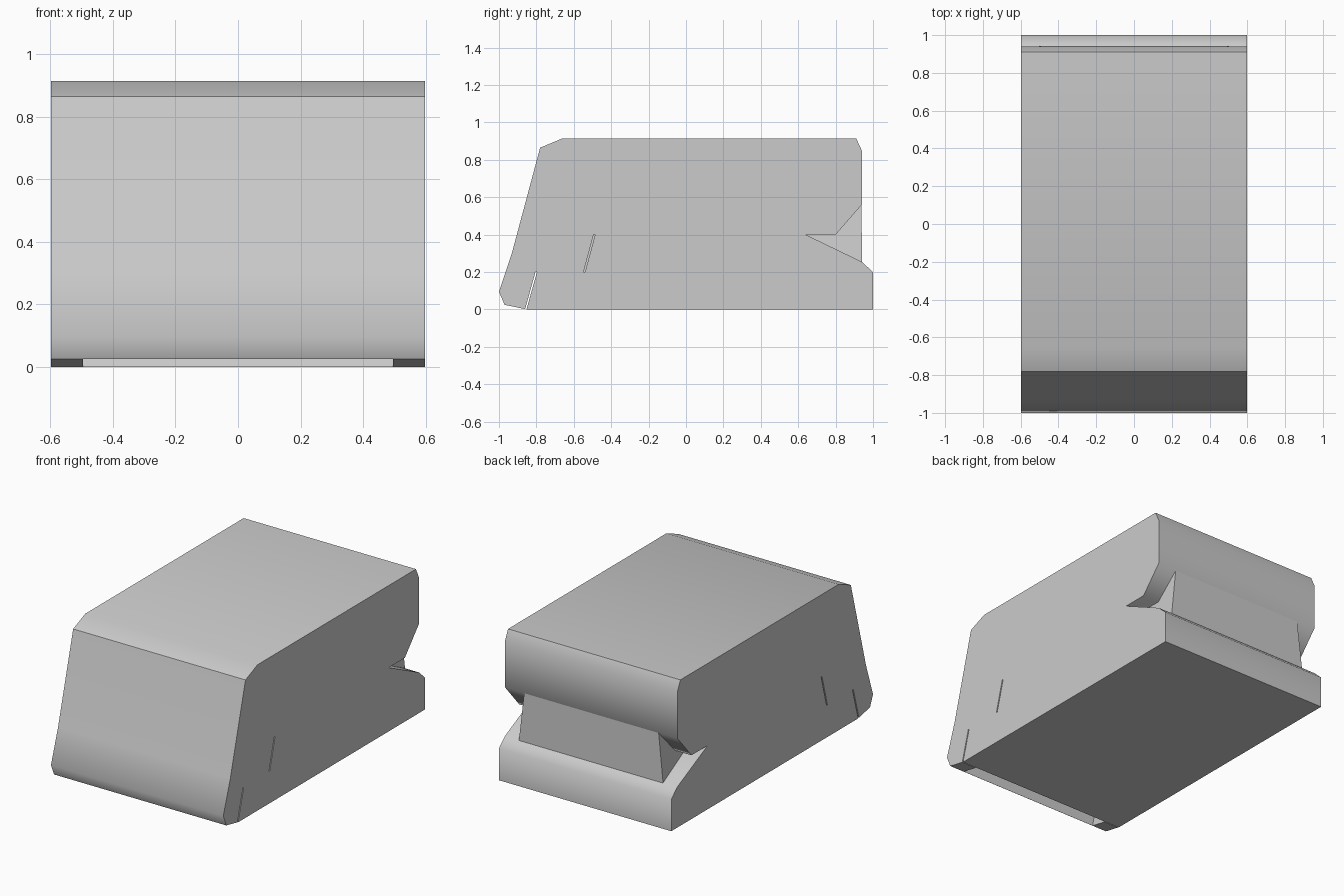
import bpy, bmesh, math

if "Cube" in bpy.data.objects:
    bpy.data.objects.remove(bpy.data.objects["Cube"])


def prism(name, profile, half):
    """Extrude a (y, z) side profile across x; half(z) gives the half width."""
    bm = bmesh.new()
    left = [bm.verts.new((-half(z), y, z)) for y, z in profile]
    right = [bm.verts.new((half(z), y, z)) for y, z in profile]
    bm.faces.new(left)
    bm.faces.new(right[::-1])
    n = len(profile)
    for i in range(n):
        j = (i + 1) % n
        bm.faces.new((left[j], left[i], right[i], right[j]))
    bmesh.ops.recalc_face_normals(bm, faces=bm.faces)
    mesh = bpy.data.meshes.new(name)
    bm.to_mesh(mesh)
    bm.free()
    ob = bpy.data.objects.new(name, mesh)
    bpy.context.collection.objects.link(ob)
    return ob


def select(ob):
    bpy.ops.object.select_all(action='DESELECT')
    ob.select_set(True)
    bpy.context.view_layer.objects.active = ob


def full(z):
    return 0.598


# Upper housing: sloped front, stepped underside, chamfered back
housing = prism("upper_housing", [
    (-1.0, 0.095), (-0.97, 0.025), (-0.86, 0.002), (-0.805, 0.2),
    (-0.548, 0.2), (-0.494, 0.4), (0.80, 0.4), (0.94, 0.56),
    (0.94, 0.85), (0.91, 0.915), (-0.66, 0.915), (-0.78, 0.865),
    (-0.93, 0.305)], full)

# Opening under the front lip
cutter = prism("front_opening_cutter", [
    (-0.969, -0.1), (-0.969, 0.025), (-0.91, 0.25), (-0.84, 0.5),
    (-0.6, 0.5), (-0.6, -0.1)], lambda z: 0.495)
cutter.hide_render = True
mod = housing.modifiers.new("opening", 'BOOLEAN')
mod.operation = 'DIFFERENCE'
mod.object = cutter
mod.solver = 'EXACT'
select(housing)
bpy.ops.object.modifier_apply(modifier=mod.name)
bpy.data.objects.remove(cutter)

# Base tray: stepped at the front, ramp and lip at the back
base = prism("base", [
    (-0.853, 0.0), (1.0, 0.0), (1.0, 0.2), (0.94, 0.255), (0.64, 0.4),
    (-0.486, 0.4), (-0.54, 0.2), (-0.797, 0.2)], full)

# Tapered core rising from the base into the housing, seen in the back notch
core = prism("inner_core", [
    (-0.80, 0.15), (0.943, 0.15), (0.937, 0.62), (-0.70, 0.62)],
    lambda z: 0.5 - 0.11 * (z - 0.255))

for ob, angle in ((housing, 50), (base, 50), (core, 30)):
    select(ob)
    bpy.ops.object.shade_smooth_by_angle(angle=math.radians(angle))
